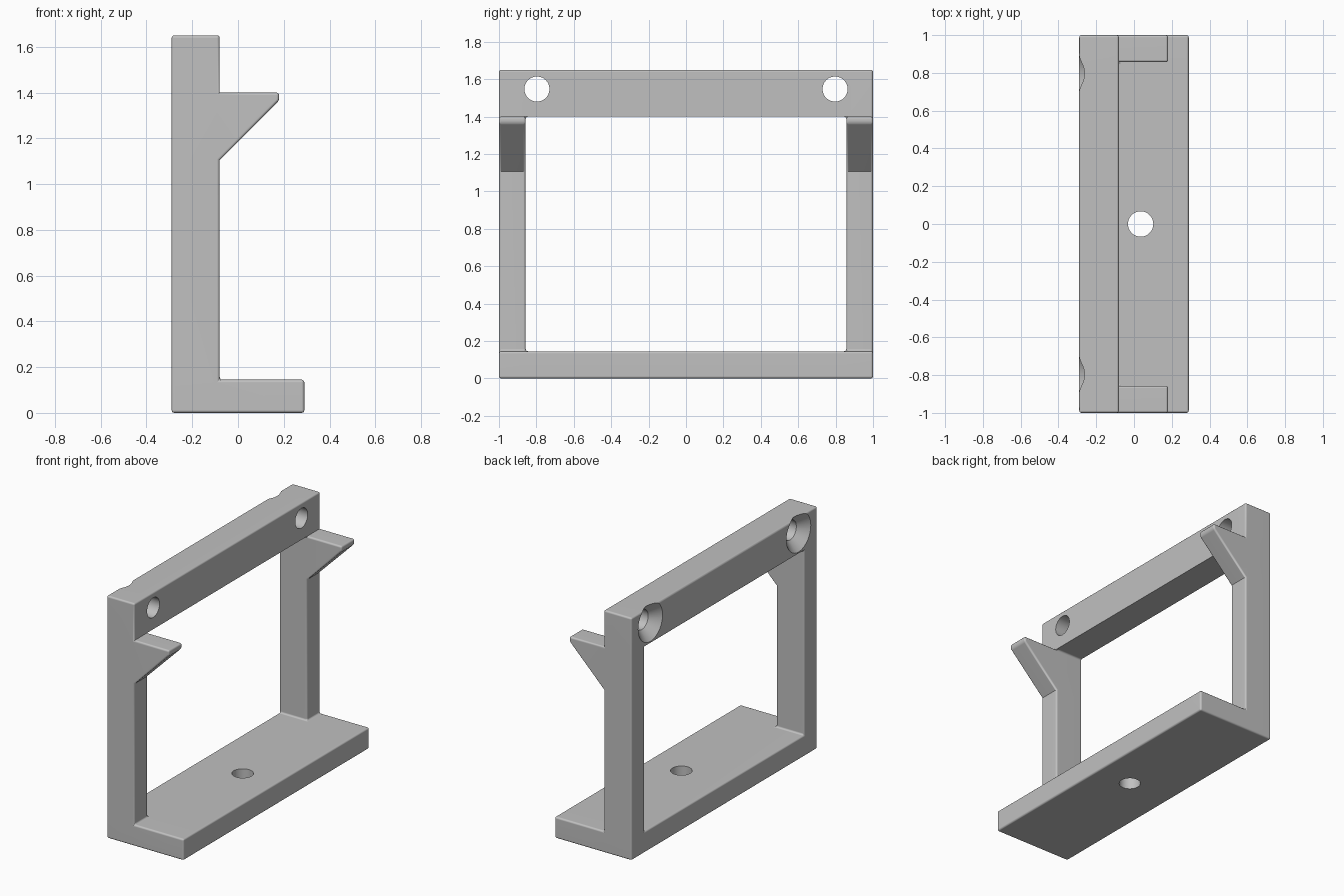
import bpy, bmesh, math
from mathutils import Matrix, Vector

if "Cube" in bpy.data.objects:
    bpy.data.objects.remove(bpy.data.objects["Cube"], do_unlink=True)

grey = bpy.data.materials.new("plain grey")
grey.use_nodes = True
colour = (0.53, 0.53, 0.53, 1)
grey.diffuse_color = colour
grey.node_tree.nodes["Principled BSDF"].inputs["Base Color"].default_value = colour

BACK, FACE, LIP, TIP = -0.29, -0.08, 0.29, 0.18
BASE, SPUR, SHELF, TOP = 0.145, 1.105, 1.4, 1.65
INNER, OUTER = 0.857, 1.0


def add_object(name, bm):
    bmesh.ops.recalc_face_normals(bm, faces=bm.faces[:])
    mesh = bpy.data.meshes.new(name)
    bm.to_mesh(mesh)
    bm.free()
    obj = bpy.data.objects.new(name, mesh)
    bpy.context.collection.objects.link(obj)
    return obj


def box(x0, x1, z0, z1):
    return [(x0, z0), (x1, z0), (x1, z1), (x0, z1)]


def build_bracket():
    # side profile pieces: base, lip and top bar run full length, legs and spurs only at the ends
    full = [box(BACK, FACE, 0, BASE), box(FACE, LIP, 0, BASE), box(BACK, FACE, SHELF, TOP)]
    ends = [box(BACK, FACE, BASE, SPUR), box(BACK, FACE, SPUR, SHELF),
            [(FACE, SPUR), (TIP, SHELF - 0.035), (TIP, SHELF), (FACE, SHELF)]]
    faces = {}

    def toggle(corners):
        # a wall shared by two pieces is interior, so it drops out
        key = frozenset(corners)
        if key in faces:
            del faces[key]
        else:
            faces[key] = corners

    spans = [(-OUTER, -INNER, full + ends), (-INNER, INNER, full), (INNER, OUTER, full + ends)]
    for y0, y1, pieces in spans:
        for piece in pieces:
            near = [(x, y0, z) for x, z in piece]
            far = [(x, y1, z) for x, z in piece]
            toggle(near)
            toggle(far)
            for i in range(len(piece)):
                j = (i + 1) % len(piece)
                toggle([near[i], near[j], far[j], far[i]])

    bm = bmesh.new()
    verts = {}
    for corners in faces.values():
        bm.faces.new([verts.setdefault(c, None) or verts.update({c: bm.verts.new(c)}) or verts[c]
                      for c in corners])
    bmesh.ops.recalc_face_normals(bm, faces=bm.faces[:])
    # round every real edge except the inside corners of the spurs
    weight = bm.edges.layers.float.new("bevel_weight_edge")
    for e in bm.edges:
        mid = (e.verts[0].co + e.verts[1].co) / 2
        angle = e.calc_face_angle_signed()
        spur_corner = angle < 0 and mid.z > 1 and abs(mid.y) > 0.9
        if abs(angle) > 0.3 and not spur_corner:
            e[weight] = 1.0
    return add_object("wall_bracket", bm)


def hole_cutter(name, rings, matrix, sides=48):
    # turned cutter from (height, radius) rings
    bm = bmesh.new()
    loops = []
    for h, r in rings:
        loops.append([bm.verts.new((r * math.cos(a), r * math.sin(a), h))
                      for a in (math.tau * i / sides for i in range(sides))])
    for low, high in zip(loops, loops[1:]):
        for i in range(sides):
            j = (i + 1) % sides
            bm.faces.new([low[i], low[j], high[j], high[i]])
    bm.faces.new(loops[0])
    bm.faces.new(loops[-1])
    bm.transform(matrix)
    obj = add_object(name, bm)
    obj.hide_render = True
    return obj


bracket = build_bracket()
bracket.data.materials.append(grey)

bevel = bracket.modifiers.new("rounded edges", "BEVEL")
bevel.limit_method = "WEIGHT"
bevel.width = 0.012
bevel.segments = 3

# two countersunk screw holes in the top bar, one plain hole in the base
R = 0.067
along_x = Matrix.Rotation(math.pi / 2, 4, "Y")
screw = [(-0.02, R + 0.084), (0.064, R), (0.3, R)]
cutters = [hole_cutter("screw_hole_cutter", screw,
                       Matrix.Translation(Vector((BACK, s * 0.797, 1.547))) @ along_x)
           for s in (-1, 1)]
cutters.append(hole_cutter("base_hole_cutter", [(-0.1, R), (0.3, R)],
                           Matrix.Translation(Vector((0.035, 0, 0)))))
for cutter in cutters:
    mod = bracket.modifiers.new(cutter.name, "BOOLEAN")
    mod.operation = "DIFFERENCE"
    mod.solver = "EXACT"
    mod.object = cutter

# bake the cuts, then shade
bpy.ops.object.select_all(action="DESELECT")
bracket.select_set(True)
bpy.context.view_layer.objects.active = bracket
for mod in list(bracket.modifiers):
    bpy.ops.object.modifier_apply(modifier=mod.name)
for cutter in cutters:
    bpy.data.objects.remove(cutter, do_unlink=True)
bpy.ops.object.shade_smooth_by_angle(angle=math.radians(35))
normals = bracket.modifiers.new("flat face normals", "WEIGHTED_NORMAL")
normals.keep_sharp = True
